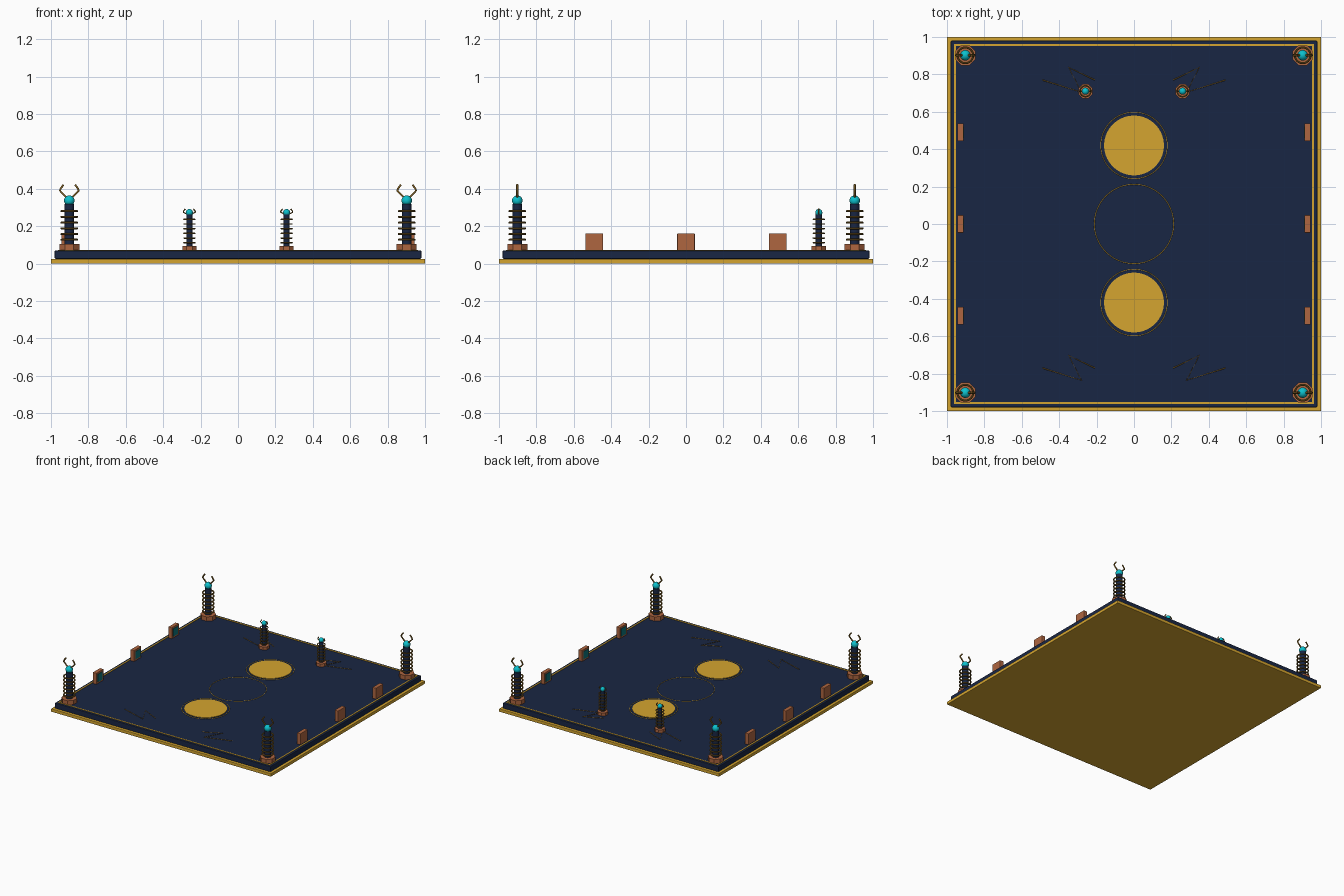
import bpy, math
from mathutils import Vector

if "Cube" in bpy.data.objects:
    bpy.data.objects.remove(bpy.data.objects["Cube"])


def mat(name, rgb):
    m = bpy.data.materials.new(name)
    m.diffuse_color = (*[c ** 2.2 for c in rgb], 1)
    m.use_nodes = True
    m.node_tree.nodes["Principled BSDF"].inputs["Base Color"].default_value = m.diffuse_color
    return m


GOLD = mat("gold", (0.83, 0.64, 0.20))
NAVY = mat("navy", (0.12, 0.165, 0.27))
BRONZE = mat("bronze", (0.50, 0.38, 0.16))
COPPER = mat("copper", (0.68, 0.40, 0.26))
CYAN = mat("cyan", (0.08, 0.75, 0.80))
TEAL = mat("teal", (0.08, 0.45, 0.48))


def finish(name, m, smooth=False, bevel=0):
    o = bpy.context.object
    o.name = name
    o.data.materials.append(m)
    if smooth:
        bpy.ops.object.shade_smooth_by_angle()
    if bevel:
        b = o.modifiers.new("bevel", 'BEVEL')
        b.width, b.segments = bevel, 2
    return o


def box(name, lo, hi, m, bevel=0):
    lo, hi = Vector(lo), Vector(hi)
    bpy.ops.mesh.primitive_cube_add(size=1, location=(lo + hi) / 2)
    bpy.context.object.scale = hi - lo
    bpy.ops.object.transform_apply(location=False, rotation=False, scale=True)
    return finish(name, m, bevel=bevel)


def cyl(name, x, y, z0, z1, r, m, n=32, smooth=True):
    bpy.ops.mesh.primitive_cylinder_add(vertices=n, radius=r, depth=z1 - z0,
                                        location=(x, y, (z0 + z1) / 2),
                                        rotation=(0, 0, math.pi / n))
    return finish(name, m, smooth)


def ring(name, x, y, z, r, t, m, n=24, k=8):
    bpy.ops.mesh.primitive_torus_add(location=(x, y, z), major_radius=r, minor_radius=t,
                                     major_segments=n, minor_segments=k)
    return finish(name, m, True)


def wire(name, pts, r, m):
    c = bpy.data.curves.new(name, 'CURVE')
    c.dimensions, c.bevel_depth, c.bevel_resolution = '3D', r, 1
    c.use_fill_caps = True
    s = c.splines.new('POLY')
    s.points.add(len(pts) - 1)
    for p, q in zip(s.points, pts):
        p.co = (*q, 1)
    c.materials.append(m)
    bpy.context.collection.objects.link(bpy.data.objects.new(name, c))


# Layered board
box("base_trim", (-1, -1, 0), (1, 1, 0.026), GOLD, 0.004)
box("board", (-0.98, -0.98, 0.026), (0.98, 0.98, 0.07), NAVY, 0.004)
for s in (-1, 1):
    box("border_inlay_x", (-0.962, s * 0.957 - 0.005, 0.068), (0.962, s * 0.957 + 0.005, 0.073), GOLD)
    box("border_inlay_y", (s * 0.957 - 0.005, -0.962, 0.068), (s * 0.957 + 0.005, 0.962, 0.073), GOLD)

# Round pads and thin inlaid rings
for y in (-0.42, 0.42):
    cyl("round_pad", 0, y, 0.068, 0.073, 0.16, GOLD, 48)
    ring("pad_ring", 0, y, 0.07, 0.178, 0.002, GOLD, 64, 6)
ring("centre_ring", 0, 0, 0.07, 0.212, 0.002, GOLD, 64, 6)

# Zigzag inlays
for s in (-1, 1):
    for y in (-0.77, 0.77):
        wire("zigzag_inlay", [(s * 0.49, y, 0.07), (s * 0.28, y - 0.066, 0.07),
                              (s * 0.35, y + 0.068, 0.07), (s * 0.21, y, 0.07)], 0.003, BRONZE)


# Coil tower: foot, post, rings, orb and two prongs
def coil(x, y, foot, foot_top, post, top, ring_r, zs, ring_t, orb, orb_z, prong, prong_r):
    cyl("coil_foot", x, y, 0.07, foot_top, foot, COPPER, 8, False)
    cyl("coil_post", x, y, foot_top, top, post, NAVY, 16)
    for z in zs:
        ring("coil_ring", x, y, z, ring_r, ring_t, BRONZE)
    bpy.ops.mesh.primitive_uv_sphere_add(segments=20, ring_count=12, radius=orb, location=(x, y, orb_z))
    finish("coil_orb", CYAN, True)
    for s in (-1, 1):
        wire("coil_prong", [(x + s * px, y, pz) for px, pz in prong], prong_r, BRONZE)


for x in (-0.902, 0.902):
    for y in (-0.902, 0.902):
        coil(x, y, 0.058, 0.105, 0.026, 0.32, 0.042, [0.128 + 0.0305 * i for i in range(6)], 0.0055,
             0.028, 0.337, [(0.012, 0.35), (0.05, 0.39), (0.046, 0.402), (0.031, 0.422)], 0.006)
for x in (-0.26, 0.26):
    coil(x, 0.71, 0.041, 0.095, 0.017, 0.262, 0.029, [0.112 + 0.025 * i for i in range(6)], 0.004,
         0.019, 0.273, [(0.008, 0.262), (0.032, 0.275), (0.031, 0.281), (0.022, 0.293)], 0.004)

# Side plates with inset panel facing inward
for s in (-1, 1):
    for y in (-0.49, 0, 0.49):
        a, b = sorted((s * 0.912, s * 0.944))
        box("side_plate", (a, y - 0.047, 0.07), (b, y + 0.047, 0.162), COPPER, 0.003)
        a, b = sorted((s * 0.909, s * 0.92))
        box("side_panel", (a, y - 0.03, 0.084), (b, y + 0.03, 0.148), TEAL)
